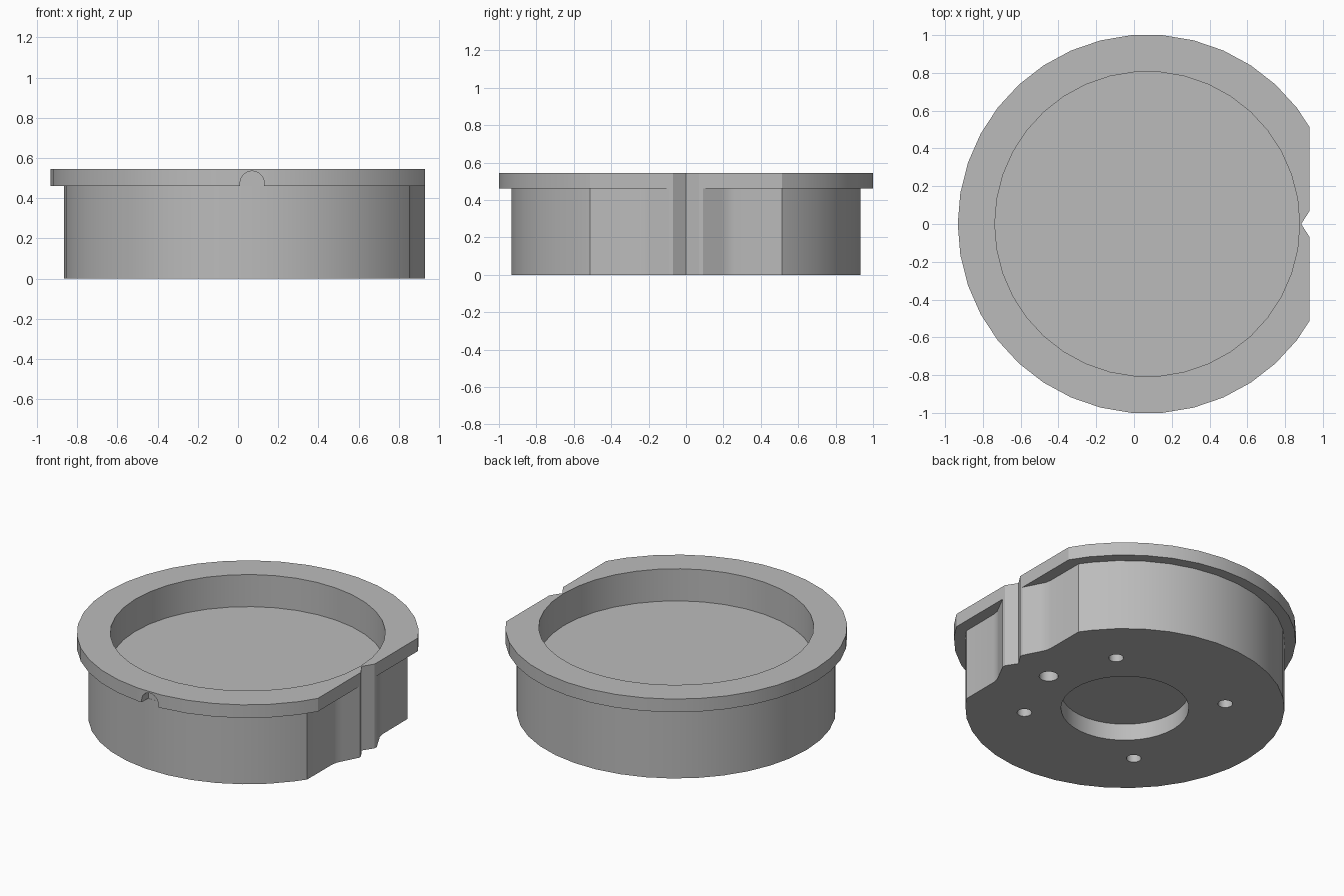
import bpy, bmesh, math

SEGMENTS = 38
CENTRE_X = 0.07
FLAT_X = 0.93
LEDGE_Z = 0.46
TOP_Z = 0.545
FLOOR_Z = 0.337

cube = bpy.data.objects.get("Cube")
if cube:
    bpy.data.objects.remove(cube, do_unlink=True)

grey = bpy.data.materials.new("plain_grey")
grey.use_nodes = True
colour = (0.5, 0.5, 0.5, 1)
grey.diffuse_color = colour
grey.node_tree.nodes["Principled BSDF"].inputs["Base Color"].default_value = colour


def prism(name, outline, z0, z1):
    """Extrude a counter-clockwise outline from z0 to z1."""
    bm = bmesh.new()
    face = bm.faces.new([bm.verts.new((x, y, z0)) for x, y in outline])
    top = bmesh.ops.extrude_face_region(bm, geom=[face])
    verts = [v for v in top["geom"] if isinstance(v, bmesh.types.BMVert)]
    bmesh.ops.translate(bm, verts=verts, vec=(0, 0, z1 - z0))
    bmesh.ops.recalc_face_normals(bm, faces=bm.faces)
    mesh = bpy.data.meshes.new(name)
    bm.to_mesh(mesh)
    bm.free()
    mesh.materials.append(grey)
    obj = bpy.data.objects.new(name, mesh)
    bpy.context.collection.objects.link(obj)
    return obj


def circle(radius, cx=CENTRE_X, cy=0, sides=SEGMENTS):
    steps = [2 * math.pi * i / sides for i in range(sides)]
    return [(cx + radius * math.cos(a), cy + radius * math.sin(a)) for a in steps]


def keyed_disc(radius, side):
    """Disc whose +x side is replaced by a mirrored edge with a V notch."""
    limit = side[-1][0] - 0.01
    arc = [p for p in circle(radius) if p[0] < limit]
    lower = [(x, -y) for x, y in reversed(side)]
    return lower + [(0.885, 0)] + side + arc


def cut(obj, cutter):
    mod = obj.modifiers.new("cut", 'BOOLEAN')
    mod.operation = 'DIFFERENCE'
    mod.solver = 'EXACT'
    mod.object = cutter
    bpy.context.view_layer.objects.active = obj
    bpy.ops.object.modifier_apply(modifier=mod.name)


# Main drum and the wider rim, both with the keyed flat side
body_side = [(FLAT_X, 0.07), (FLAT_X, 0.09), (0.878, 0.19),
             (0.862, 0.22), (0.855, 0.26), (0.854, 0.512)]
body = prism("drum_body", keyed_disc(0.936, body_side), 0, LEDGE_Z)
rim_side = [(FLAT_X, 0.07), (FLAT_X, 0.512)]
rim = prism("top_rim", keyed_disc(1.003, rim_side), LEDGE_Z, TOP_Z)

# Wide recess from above
recess = prism("recess_cutter", circle(0.807), FLOOR_Z, 1)
cut(body, recess)
cut(rim, recess)
cutters = [recess]

# Blind holes underneath: centre bore, four screw holes, one dowel hole
holes = [(0.375, 0, 0), (0.056, 0.583, 0)]
holes += [(0.043, sx * 0.418, sy * 0.418) for sx in (-1, 1) for sy in (-1, 1)]
for radius, dx, dy in holes:
    hole = prism("hole_cutter", circle(radius, CENTRE_X + dx, dy), -0.1, 0.108)
    cut(body, hole)
    cutters.append(hole)

# Arched pocket in the front of the rim
arch = [(0.06 * math.cos(a), 0.475 + 0.06 * math.sin(a))
        for a in (math.pi * i / 12 for i in range(13))]
arch = [(0.06, 0.4)] + arch + [(-0.06, 0.4)]
pocket = prism("pocket_cutter", arch, 0, 0.2)
pocket.rotation_euler.x = math.pi / 2
pocket.location = (CENTRE_X, -0.932, 0)
bpy.context.view_layer.update()
cut(rim, pocket)
cutters.append(pocket)

for cutter in cutters:
    bpy.data.objects.remove(cutter, do_unlink=True)

# Smooth round walls, crisp edges
for obj in (body, rim):
    bpy.ops.object.select_all(action='DESELECT')
    obj.select_set(True)
    bpy.context.view_layer.objects.active = obj
    bpy.ops.object.shade_smooth_by_angle(angle=math.radians(20))
